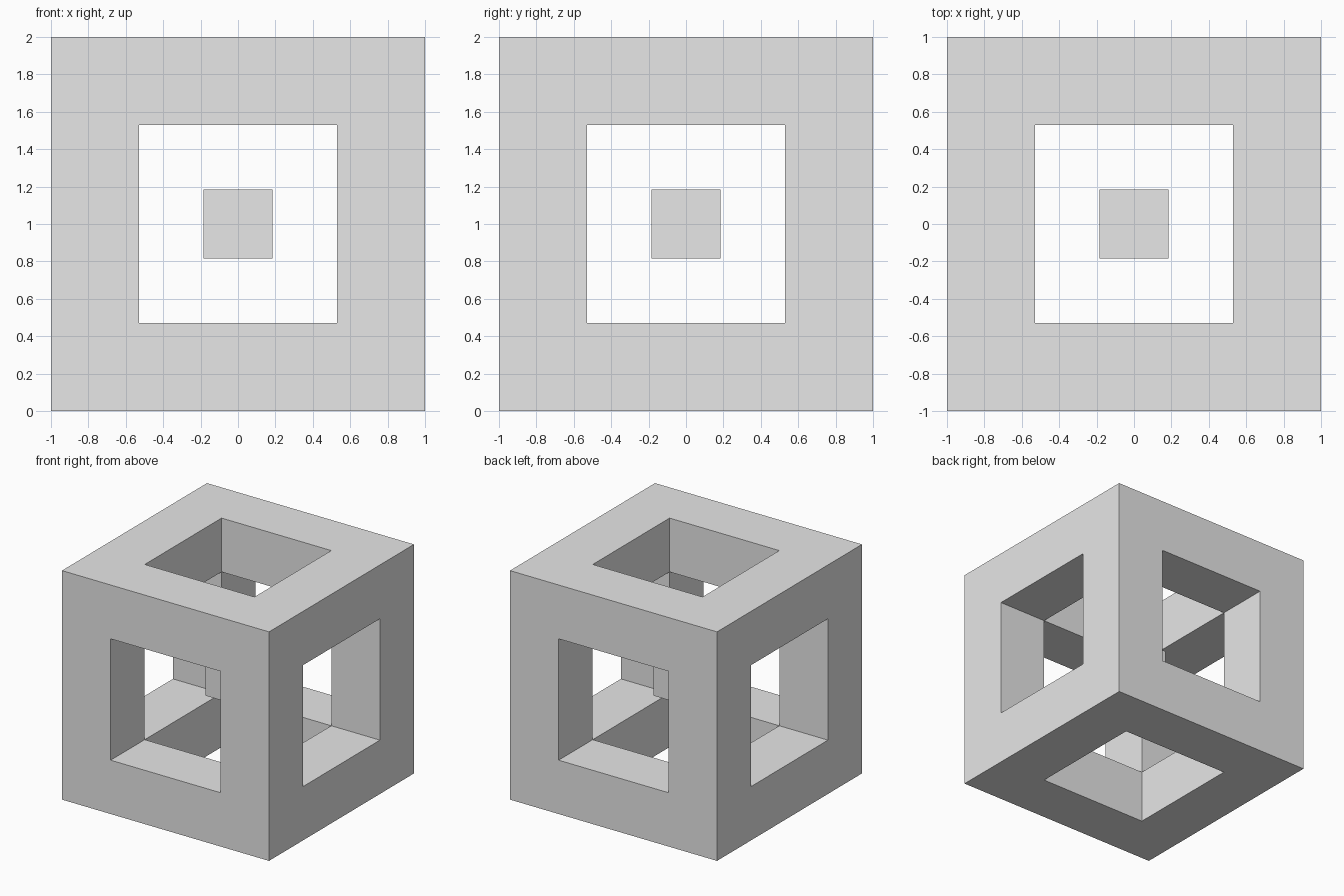
import bpy
import bmesh
from itertools import product
from mathutils import Vector

HALF = 1.0       # half width of the frame
OPENING = 0.53   # half width of the square openings
CORE = 0.185     # half width of the floating core
CENTRE = Vector((0, 0, HALF))

old = bpy.data.objects.get("Cube")
if old:
    bpy.data.objects.remove(old, do_unlink=True)

grey = bpy.data.materials.new("light_grey")
grey.use_nodes = True
colour = (0.8, 0.8, 0.8, 1)
grey.diffuse_color = colour
grey.node_tree.nodes["Principled BSDF"].inputs["Base Color"].default_value = colour


def add_object(name, bm):
    bmesh.ops.recalc_face_normals(bm, faces=bm.faces)
    mesh = bpy.data.meshes.new(name)
    bm.to_mesh(mesh)
    bm.free()
    mesh.materials.append(grey)
    obj = bpy.data.objects.new(name, mesh)
    obj.location = CENTRE
    bpy.context.collection.objects.link(obj)
    return obj


def is_solid(cell):
    """Corner and edge blocks are solid; face centres and the middle are open."""
    return all(c in (0, 1, 2) for c in cell) and cell.count(1) <= 1


# Hollow cube frame: skin every side between a solid block and open space
cuts = (-HALF, -OPENING, OPENING, HALF)
bm = bmesh.new()
for cell in product(range(3), repeat=3):
    if not is_solid(cell):
        continue
    for axis, side in product(range(3), (0, 1)):
        neighbour = list(cell)
        neighbour[axis] += 2 * side - 1
        if is_solid(neighbour):
            continue
        u, v = (axis + 1) % 3, (axis + 2) % 3
        corners = []
        for du, dv in ((0, 0), (1, 0), (1, 1), (0, 1)):
            p = Vector()
            p[axis] = cuts[cell[axis] + side]
            p[u] = cuts[cell[u] + du]
            p[v] = cuts[cell[v] + dv]
            corners.append(bm.verts.new(p))
        bm.faces.new(corners)
bmesh.ops.remove_doubles(bm, verts=bm.verts, dist=0.001)
add_object("cube_frame", bm)

# Small cube floating in the middle
bm = bmesh.new()
bmesh.ops.create_cube(bm, size=2 * CORE)
add_object("floating_core", bm)
